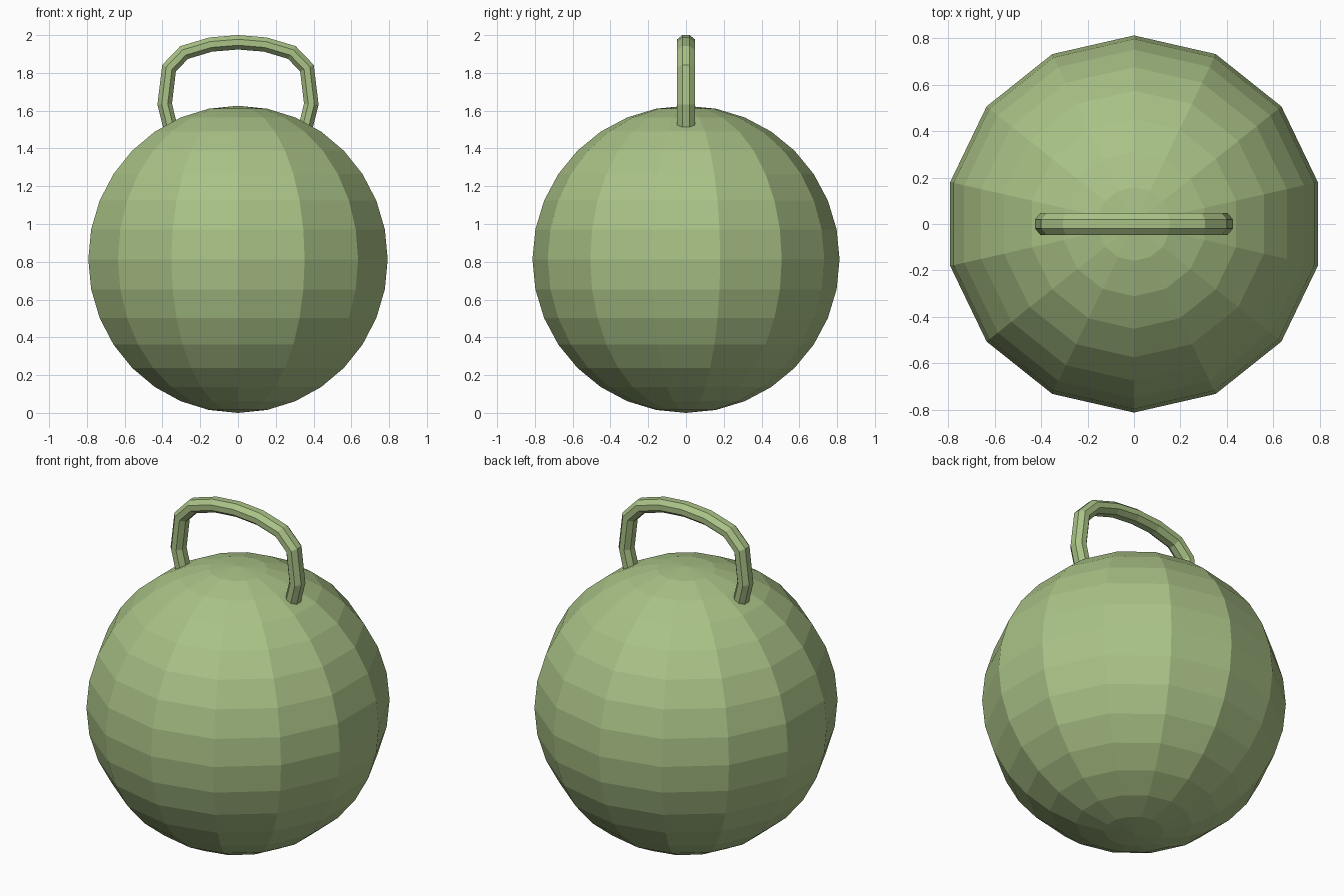
import bpy, bmesh
from math import sin, cos, pi
from mathutils import Vector

if "Cube" in bpy.data.objects:
    bpy.data.objects.remove(bpy.data.objects["Cube"])

green = bpy.data.materials.new("sage green")
green.diffuse_color = (0.40, 0.54, 0.24, 1)
green.use_nodes = True
green.node_tree.nodes["Principled BSDF"].inputs["Base Color"].default_value = green.diffuse_color


def finish(bm, name):
    bmesh.ops.recalc_face_normals(bm, faces=bm.faces[:])
    mesh = bpy.data.meshes.new(name)
    bm.to_mesh(mesh)
    bm.free()
    mesh.materials.append(green)
    obj = bpy.data.objects.new(name, mesh)
    bpy.context.collection.objects.link(obj)
    return obj


def bridge(bm, a, b):
    n = len(a)
    for i in range(n):
        j = (i + 1) % n
        bm.faces.new((a[i], a[j], b[j], b[i]))


# Faceted ball: 14 sides, 16 bands, a corner pointing along y
R, SIDES, BANDS = 0.813, 14, 16
bm = bmesh.new()
rings = []
for k in range(1, BANDS):
    t = pi * k / BANDS
    rings.append([bm.verts.new((R * sin(t) * sin(2 * pi * i / SIDES),
                                R * sin(t) * cos(2 * pi * i / SIDES),
                                R - R * cos(t))) for i in range(SIDES)])
for a, b in zip(rings, rings[1:]):
    bridge(bm, a, b)
for ring, z in ((rings[0], 0), (rings[-1], 2 * R)):
    pole = bm.verts.new((0, 0, z))
    for i in range(SIDES):
        bm.faces.new((ring[i], ring[(i + 1) % SIDES], pole))
finish(bm, "ball")

# Hoop handle: octagonal tube swept along a mirrored path, feet sunk in the ball
half = [(0.145, 1.95), (0.285, 1.908), (0.365, 1.825), (0.388, 1.635), (0.345, 1.46)]
path = [(-x, z) for x, z in reversed(half)] + [(0, 1.962)] + half
path = [Vector((x, 0, z)) for x, z in path]
HALF_Y, HALF_N = 0.047, 0.038
bm = bmesh.new()
rings = []
for i, p in enumerate(path):
    d0 = (p - path[i - 1]).normalized() if i else None
    d1 = (path[i + 1] - p).normalized() if i < len(path) - 1 else None
    d0, d1 = d0 or d1, d1 or d0
    tangent = (d0 + d1).normalized()
    normal = Vector((-tangent.z, 0, tangent.x)) / tangent.dot(d1)
    ring = []
    for k in range(8):
        a = (k + 0.5) * pi / 4
        s = 1 / cos(pi / 8)
        ring.append(bm.verts.new(p + normal * (HALF_N * s * cos(a))
                                 + Vector((0, HALF_Y * s * sin(a), 0))))
    rings.append(ring)
for a, b in zip(rings, rings[1:]):
    bridge(bm, a, b)
bm.faces.new(rings[0])
bm.faces.new(rings[-1])
finish(bm, "handle")
